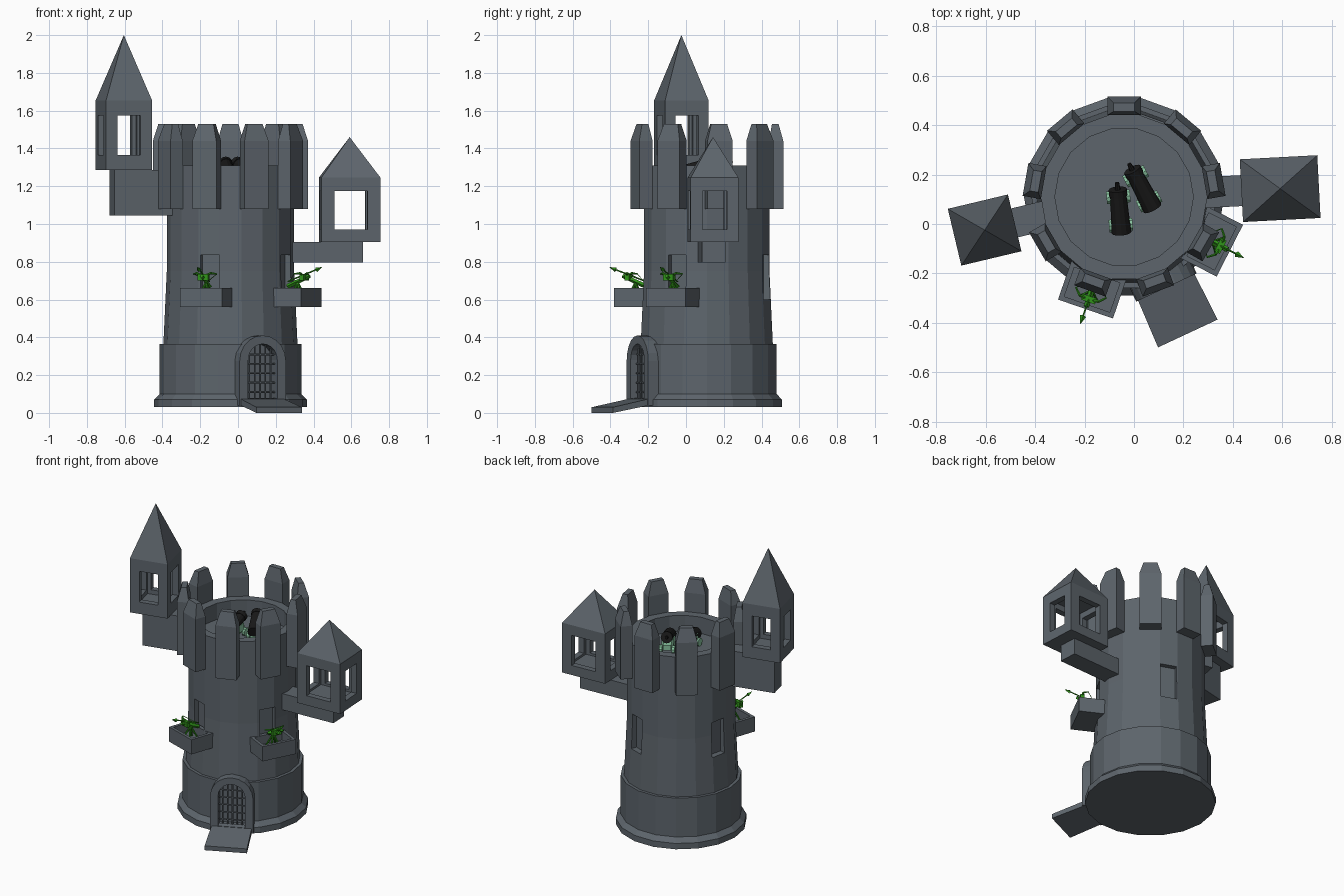
import bpy, bmesh
from math import sin, cos, pi, radians
from mathutils import Matrix, Vector

if "Cube" in bpy.data.objects:
    bpy.data.objects.remove(bpy.data.objects["Cube"])

CENTRE = Vector((-0.04, 0.11, 0))


def material(name, rgb):
    m = bpy.data.materials.new(name)
    m.diffuse_color = (*rgb, 1)
    m.use_nodes = True
    m.node_tree.nodes["Principled BSDF"].inputs["Base Color"].default_value = m.diffuse_color
    return m


STONE = material("stone", (0.11, 0.13, 0.15))
IRON = material("iron", (0.01, 0.01, 0.01))
GREEN = material("green", (0.03, 0.3, 0.01))
PALE = material("pale_green", (0.25, 0.55, 0.35))


def frame(deg):
    """Local frame on the tower axis: x outward, y sideways, z up."""
    return Matrix.Translation(CENTRE) @ Matrix.Rotation(radians(deg), 4, 'Z')


def finish(name, bm, M, mat):
    bmesh.ops.recalc_face_normals(bm, faces=bm.faces)
    me = bpy.data.meshes.new(name)
    bm.to_mesh(me)
    bm.free()
    me.transform(M)
    me.materials.append(mat)
    ob = bpy.data.objects.new(name, me)
    bpy.context.collection.objects.link(ob)
    return ob


def hull(name, pts, M, mat=STONE):
    bm = bmesh.new()
    vs = [bm.verts.new(p) for p in pts]
    bmesh.ops.convex_hull(bm, input=vs)
    bmesh.ops.dissolve_limit(bm, angle_limit=0.01, verts=bm.verts, edges=bm.edges)
    return finish(name, bm, M, mat)


def box_pts(x0, x1, w, z0, z1):
    return [(x, y, z) for x in (x0, x1) for y in (-w / 2, w / 2) for z in (z0, z1)]


def box(name, M, x0, x1, w, z0, z1, mat=STONE):
    return hull(name, box_pts(x0, x1, w, z0, z1), M, mat)


def rod(name, M, p0, p1, r0, r1, mat, n=8):
    p0, p1 = Vector(p0), Vector(p1)
    d = p1 - p0
    bm = bmesh.new()
    T = Matrix.Translation((p0 + p1) / 2) @ d.to_track_quat('Z', 'Y').to_matrix().to_4x4()
    bmesh.ops.create_cone(bm, cap_ends=True, segments=n, radius1=r0, radius2=r1,
                          depth=d.length, matrix=T)
    return finish(name, bm, M, mat)


def cut(ob, *cutters):
    bpy.context.view_layer.objects.active = ob
    for c in cutters:
        m = ob.modifiers.new("cut", 'BOOLEAN')
        m.operation, m.solver, m.object = 'DIFFERENCE', 'EXACT', c
        bpy.ops.object.modifier_apply(modifier=m.name)


def remove(*obs):
    for o in obs:
        bpy.data.objects.remove(o)


def lathe(name, profile, n):
    bm = bmesh.new()
    rings = [[bm.verts.new((r * cos(a), r * sin(a), z))
              for a in (2 * pi * i / n for i in range(n))] for r, z in profile]
    for a, b in zip(rings, rings[1:]):
        for i in range(n):
            j = (i + 1) % n
            bm.faces.new((a[i], a[j], b[j], b[i]))
    bm.faces.new(rings[0])
    bm.faces.new(rings[-1])
    return finish(name, bm, frame(0), STONE)


# Tower: plinth, lower drum, tapered shaft, sunken roof floor
tower = lathe("tower", [(0.405, 0.03), (0.405, 0.07), (0.375, 0.10), (0.375, 0.365),
                        (0.355, 0.365), (0.337, 0.75), (0.337, 1.31), (0.28, 1.31),
                        (0.28, 1.20)], 18)

# Recessed wall windows
for a in (70, 168, 251, 332):
    c = box("window_cutter", frame(a), 0.30, 0.5, 0.105, 0.60, 0.835)
    cut(tower, c)
    remove(c)

# Merlons with tapered tops
for i in range(9):
    hull("merlon", box_pts(0.33, 0.405, 0.135, 1.08, 1.44)
         + box_pts(0.345, 0.38, 0.085, 1.525, 1.53), frame(10 + 40 * i))


# Gate: arched frame, recess, portcullis, ramp
def arch(name, half, spring, z0, x0, x1, M):
    prof = [(-half, z0), (half, z0)]
    prof += [(half * cos(pi * k / 10), spring + half * sin(pi * k / 10)) for k in range(11)]
    return hull(name, [(x, y, z) for x in (x0, x1) for y, z in prof], M)


G = frame(295)
gate = arch("gate_frame", 0.135, 0.275, 0.04, 0.31, 0.405, G)
opening = arch("gate_cutter", 0.085, 0.28, 0.075, 0.335, 0.5, G)
cut(gate, opening)
cut(tower, opening)
remove(opening)
for k in range(-2, 3):
    y = k * 0.031
    rod("portcullis_bar", G, (0.37, y, 0.07),
        (0.37, y, 0.285 + (0.085 ** 2 - y * y) ** 0.5), 0.005, 0.005, STONE, 6)
for k in range(5):
    z = 0.11 + k * 0.05
    rod("portcullis_rail", G, (0.37, -0.087, z), (0.37, 0.087, z), 0.005, 0.005, STONE, 6)
hull("ramp", [(x, s * w, z) for s in (-1, 1) for x, w, z in
              ((0.37, 0.125, 0.045), (0.37, 0.125, 0.08), (0.61, 0.133, 0.0), (0.61, 0.133, 0.03))], G)


# Balconies, each with a small ballista
def ballista(M):
    Vp = (0.40, 0, 0.69)
    for sx in (-1, 1):
        for sy in (-1, 1):
            rod("ballista_leg", M, (0.40 + sx * 0.035, sy * 0.035, 0.60), Vp, 0.006, 0.006, GREEN, 6)
    rod("ballista_stock", M, (0.34, 0, 0.67), (0.47, 0, 0.725), 0.013, 0.011, GREEN, 4)
    box("ballista_head", M, 0.425, 0.45, 0.06, 0.70, 0.735, GREEN)
    rod("arrow_shaft", M, (0.34, 0, 0.695), (0.52, 0, 0.762), 0.004, 0.004, GREEN, 6)
    rod("arrow_tip", M, (0.51, 0, 0.757), (0.545, 0, 0.772), 0.013, 0.0, GREEN, 4)
    for s in (-1, 1):
        rod("bow_inner", M, (0.44, 0, 0.72), (0.435, s * 0.04, 0.74), 0.008, 0.006, GREEN, 6)
        rod("bow_outer", M, (0.435, s * 0.04, 0.74), (0.41, s * 0.065, 0.735), 0.006, 0.004, GREEN, 6)
        rod("bow_string", M, (0.41, s * 0.065, 0.735), (0.355, 0, 0.70), 0.002, 0.002, GREEN, 4)


for a in (251, 333):
    M = frame(a)
    tray = box("balcony", M, 0.31, 0.48, 0.235, 0.56, 0.66)
    c = box("tray_cutter", M, 0.335, 0.46, 0.195, 0.60, 0.8)
    cut(tray, c)
    remove(c)
    ballista(M)


# Hanging turrets on brackets
def turret(side, deg, r, dx, dy, z0, eave, apex, win_z, win_x, win_y, br_end, br_w, br_z):
    M = frame(deg)
    t = hull(side + "_turret", box_pts(r - dx, r + dx, 2 * dy, z0, eave) + [(r, 0, apex)], M)
    wall = 0.04
    cs = [box("room_cutter", M, r - dx + wall, r + dx - wall, 2 * (dy - wall), z0 + 0.05, eave - 0.03),
          box("window_cutter_a", M, r - win_x / 2, r + win_x / 2, 1, *win_z),
          box("window_cutter_b", M, r - 0.5, r + 0.5, win_y, *win_z)]
    cut(t, *cs)
    remove(*cs)
    box(side + "_bracket", M, 0.30, br_end, br_w, br_z, z0)


turret("left", 193.4, 0.58, 0.125, 0.118, 1.285, 1.655, 2.0,
       (1.365, 1.575), 0.125, 0.125, 0.645, 0.12, 1.045)
turret("right", 3, 0.632, 0.157, 0.127, 0.905, 1.245, 1.46,
       (0.97, 1.175), 0.175, 0.13, 0.70, 0.125, 0.795)


# Roof cannons
def cannon(x, y, deg):
    M = Matrix.Translation((x, y, 1.20)) @ Matrix.Rotation(radians(deg), 4, 'Z')
    box("carriage", M, -0.075, 0.075, 0.05, 0.025, 0.06, PALE)
    for sx in (-0.055, 0.06):
        for s in (-1, 1):
            rod("cannon_wheel", M, (sx, s * 0.03, 0.027), (sx, s * 0.048, 0.027), 0.027, 0.027, PALE, 10)
    for s in (-1, 1):
        box("carriage_cheek", M @ Matrix.Translation((0, s * 0.03, 0)), -0.05, 0.05, 0.012, 0.04, 0.09, PALE)
    rod("barrel", M, (-0.085, 0, 0.065), (0.085, 0, 0.12), 0.04, 0.032, IRON, 12)
    rod("barrel_ring", M, (0.065, 0, 0.113), (0.09, 0, 0.122), 0.037, 0.037, IRON, 12)
    rod("barrel_knob", M, (0.085, 0, 0.12), (0.118, 0, 0.131), 0.012, 0.008, IRON, 8)


cannon(-0.058, 0.05, 95)
cannon(0.035, 0.14, 118)
